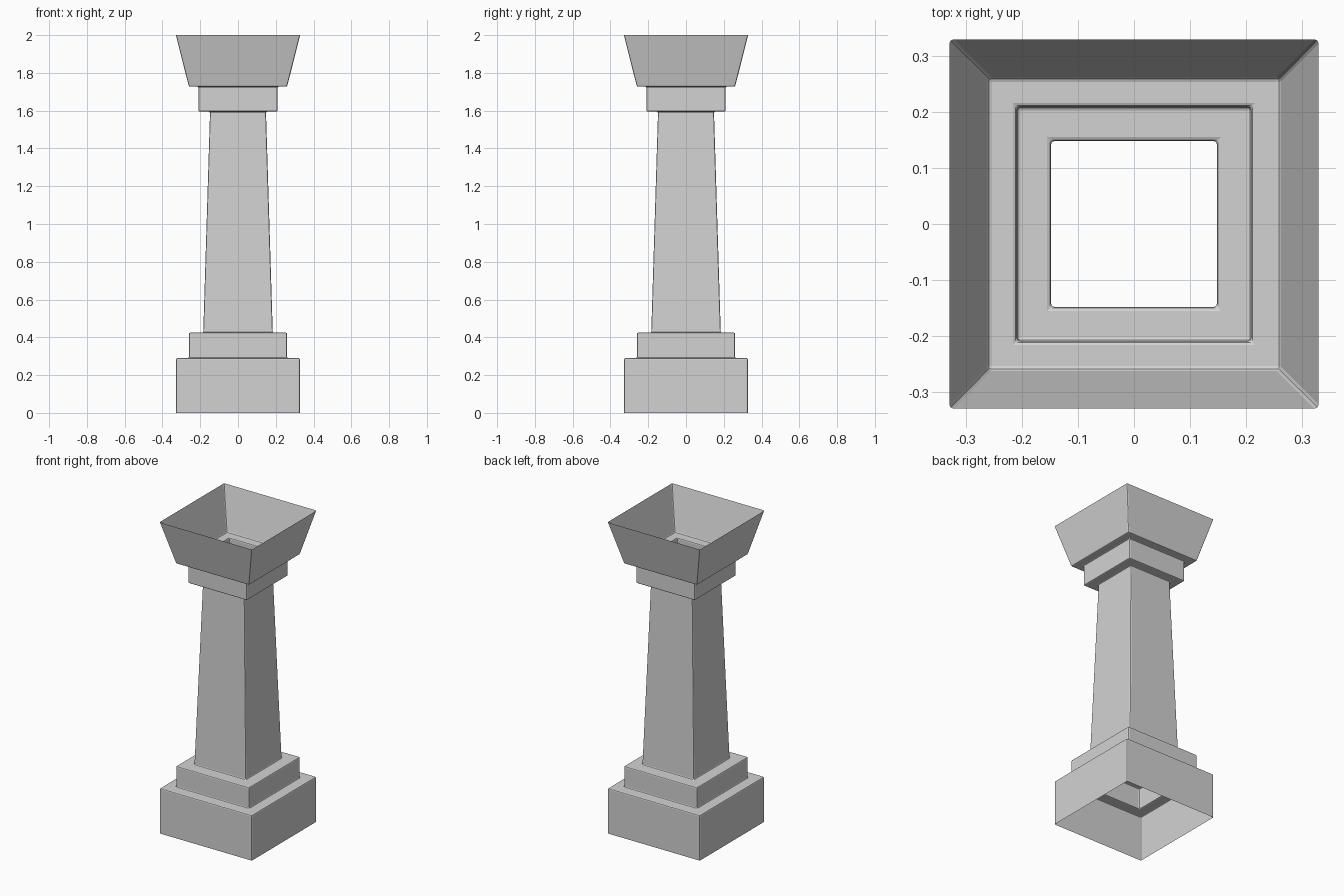
import bpy
import bmesh

cube = bpy.data.objects.get("Cube")
if cube:
    bpy.data.objects.remove(cube, do_unlink=True)

# Stone colour
stone = bpy.data.materials.new("grey_stone")
stone.use_nodes = True
grey = (0.65, 0.65, 0.65, 1)
stone.diffuse_color = grey
stone.node_tree.nodes["Principled BSDF"].inputs["Base Color"].default_value = grey

# Stepped profile from the floor up: half width, height
PROFILE = [
    (0.328, 0), (0.328, 0.29),       # plinth
    (0.26, 0.29), (0.26, 0.425),     # step
    (0.184, 0.425), (0.148, 1.595),  # tapered shaft
    (0.209, 1.595), (0.209, 1.727),  # neck
    (0.26, 1.727), (0.329, 2),       # flared capital
]
CORNERS = [(-1, -1), (1, -1), (1, 1), (-1, 1)]


def square_shell(name, profile):
    """Sweep a profile round a square, leaving both ends open."""
    bm = bmesh.new()
    rings = [[bm.verts.new((x * r, y * r, z)) for x, y in CORNERS]
             for r, z in profile]
    for low, high in zip(rings, rings[1:]):
        for i in range(4):
            j = (i + 1) % 4
            bm.faces.new((low[i], low[j], high[j], high[i]))
    mesh = bpy.data.meshes.new(name)
    bm.to_mesh(mesh)
    bm.free()
    mesh.materials.append(stone)
    obj = bpy.data.objects.new(name, mesh)
    bpy.context.collection.objects.link(obj)
    return obj


# Hollow pillar with softly worn edges
pillar = square_shell("pillar_shell", PROFILE)
bevel = pillar.modifiers.new("worn_edges", 'BEVEL')
bevel.width = 0.007
bevel.segments = 2
bevel.limit_method = 'ANGLE'
bevel.angle_limit = 0.5
